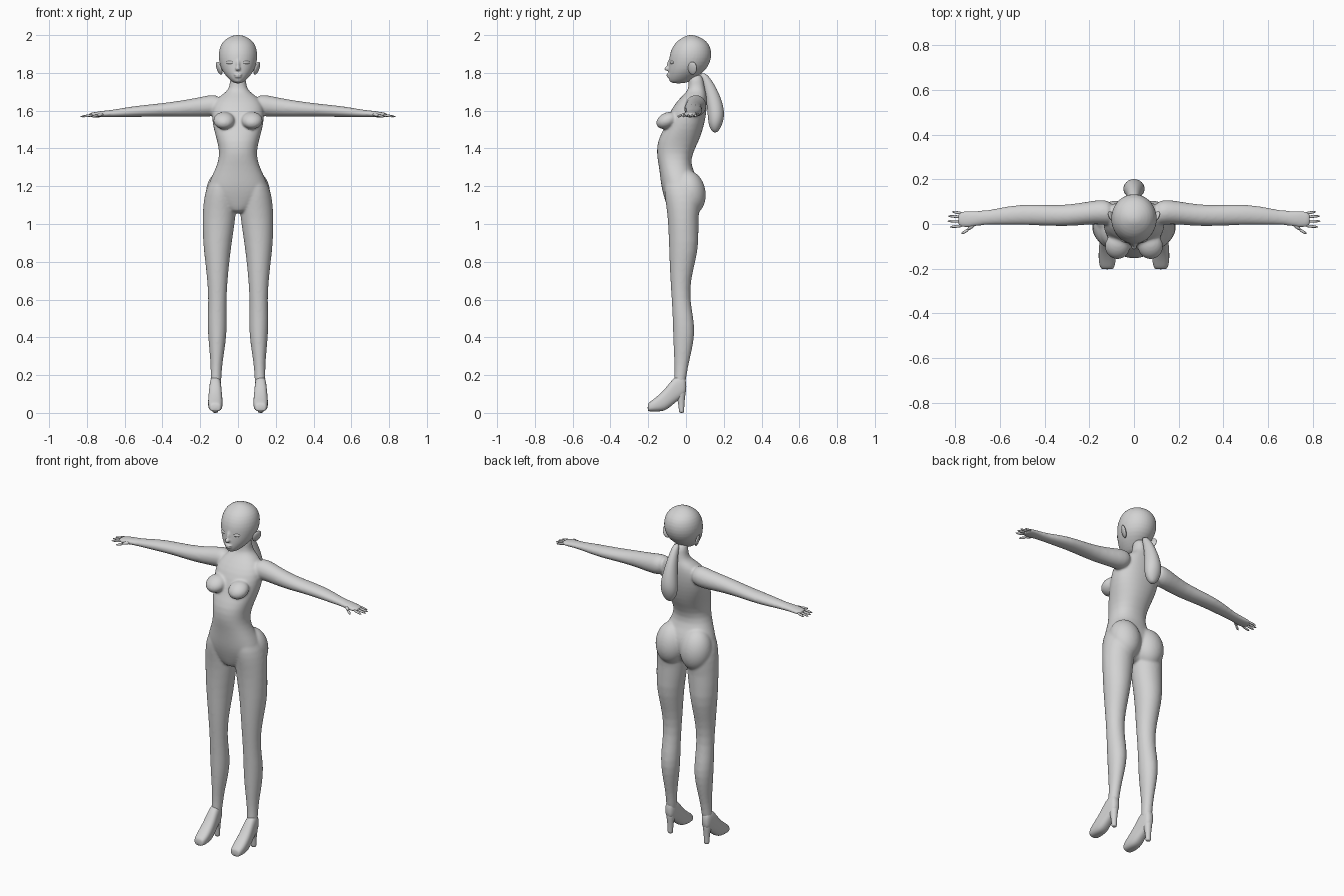
import bpy, bmesh, math
from mathutils import Matrix, Vector, Euler

grey = bpy.data.materials.new("plain grey")
grey.diffuse_color = (0.65, 0.65, 0.65, 1)
SIDES = 20


def bulge(c, n):
    """Superellipse coordinate: n = 2 is round, higher is boxier."""
    return math.copysign(abs(c) ** (2 / n), c)


def loft(bm, axis, rings, side=1, n=2):
    """Closed skin over ellipses; ring = (position, u0, u1, v0, v1) across the axis."""
    loops = []
    for p, u0, u1, v0, v1 in rings:
        loop = []
        for i in range(SIDES):
            a = 2 * math.pi * (i + 0.5) / SIDES
            u = (u0 + u1) / 2 + (u1 - u0) / 2 * bulge(math.cos(a), n)
            v = (v0 + v1) / 2 + (v1 - v0) / 2 * bulge(math.sin(a), n)
            x, y, z = {'X': (p, u, v), 'Y': (u, p, v), 'Z': (u, v, p)}[axis]
            loop.append(bm.verts.new((x * side, y, z)))
        loops.append(loop)
    for a, b in zip(loops, loops[1:]):
        for i in range(SIDES):
            j = (i + 1) % SIDES
            bm.faces.new((a[i], a[j], b[j], b[i]))
    bm.faces.new(loops[0])
    bm.faces.new(loops[-1])


def column(bm, rings, n=2):
    """Upright loft centred on x = 0; ring = (z, half width, front, back)."""
    loft(bm, 'Z', [(z, -w, w, f, b) for z, w, f, b in rings], 1, n)


def ball(bm, centre, radii, rot=(0, 0, 0)):
    m = Matrix.LocRotScale(Vector(centre), Euler(rot), Vector(radii))
    bmesh.ops.create_uvsphere(bm, u_segments=20, v_segments=12, radius=1, matrix=m)


def finger(bm, a, b, r):
    a, b = Vector(a), Vector(b)
    q = (b - a).to_track_quat('Z', 'Y')
    m = Matrix.Translation((a + b) / 2) @ q.to_matrix().to_4x4()
    bmesh.ops.create_cone(bm, cap_ends=True, segments=8, radius1=r, radius2=r * 0.65,
                          depth=(b - a).length, matrix=m)


def finish(name, bm, subsurf=1, voxel=0, soften=0):
    bmesh.ops.recalc_face_normals(bm, faces=bm.faces)
    me = bpy.data.meshes.new(name)
    bm.to_mesh(me)
    bm.free()
    for p in me.polygons:
        p.use_smooth = True
    me.materials.append(grey)
    ob = bpy.data.objects.new(name, me)
    bpy.context.collection.objects.link(ob)
    if subsurf:
        s = ob.modifiers.new("round", 'SUBSURF')
        s.levels = s.render_levels = subsurf
    if voxel:
        r = ob.modifiers.new("merge", 'REMESH')
        r.mode = 'VOXEL'
        r.voxel_size = voxel
        r.use_smooth_shade = True
        s = ob.modifiers.new("soften", 'SMOOTH')
        s.factor, s.iterations = 0.5, soften
    return ob


# body: torso, legs, arms and palms merged into one skin
bm = bmesh.new()
column(bm, [
    (1.055, .03, -.085, .02), (1.09, .09, -.10, .04), (1.15, .16, -.12, .07),
    (1.20, .162, -.132, .075), (1.25, .142, -.138, .06), (1.31, .112, -.145, .025),
    (1.37, .097, -.157, .033), (1.44, .111, -.153, .07), (1.50, .13, -.12, .09),
    (1.56, .14, -.098, .105), (1.62, .14, -.073, .112), (1.67, .11, -.03, .112),
    (1.70, .06, .005, .105), (1.73, .043, .016, .098), (1.80, .043, .008, .09)], 2.25)
leg = [
    (1.28, .05, .11, -.08, .01), (1.24, .025, .14, -.11, .05),
    (1.19, .01, .17, -.118, .075), (1.12, .008, .184, -.11, .082),
    (1.04, .010, .189, -.097, .063), (.90, .033, .187, -.091, .071),
    (.80, .045, .174, -.088, .05), (.70, .055, .163, -.083, .025),
    (.60, .061, .157, -.076, .021), (.50, .059, .162, -.071, .041),
    (.42, .059, .16, -.069, .048), (.33, .071, .152, -.066, .032),
    (.25, .084, .144, -.061, .012), (.18, .087, .146, -.061, .001),
    (.12, .092, .145, -.07, -.008)]
arm = [
    (.09, -.01, .10, 1.58, 1.68), (.14, -.002, .112, 1.567, 1.687),
    (.20, -.002, .102, 1.567, 1.672), (.30, -.012, .085, 1.567, 1.654),
    (.40, -.008, .087, 1.569, 1.64), (.50, -.004, .089, 1.567, 1.63),
    (.58, -.005, .078, 1.565, 1.62), (.65, -.004, .063, 1.565, 1.607),
    (.69, -.007, .06, 1.565, 1.602), (.72, -.014, .06, 1.565, 1.599),
    (.75, -.018, .061, 1.564, 1.594), (.775, -.015, .058, 1.564, 1.59),
    (.79, -.008, .05, 1.567, 1.587)]
for s in (1, -1):
    loft(bm, 'Z', leg, s)
    loft(bm, 'X', arm, s)
    ball(bm, (s * .08, .018, 1.165), (.092, .088, .12), (.15, 0, 0))   # buttock
    ball(bm, (s * .074, -.10, 1.548), (.058, .062, .042), (.45, 0, 0))  # bust
finish("body", bm, 1, 0.006, 12)

# fingers
for side, s in (("left", 1), ("right", -1)):
    bm = bmesh.new()
    for y0, y1, tip in ((-.007, -.014, .83), (.012, .013, .842),
                        (.031, .036, .84), (.046, .056, .82)):
        finger(bm, (s * .76, y0, 1.579), (s * tip, y1, 1.567), .009)
    finger(bm, (s * .71, .004, 1.582), (s * .748, -.028, 1.575), .013)
    finger(bm, (s * .738, -.022, 1.576), (s * .776, -.047, 1.567), .0095)
    finish(side + "_fingers", bm)

# head with nose and lips
bm = bmesh.new()
column(bm, [
    (1.743, .02, -.083, 0), (1.765, .047, -.092, .04), (1.79, .07, -.094, .075),
    (1.82, .09, -.094, .11), (1.86, .102, -.091, .131), (1.90, .105, -.088, .138),
    (1.94, .097, -.072, .13), (1.97, .078, -.047, .108), (1.99, .048, -.013, .073),
    (2.001, .016, .012, .04)])
ball(bm, (0, -.097, 1.822), (.014, .019, .012))
ball(bm, (0, -.089, 1.843), (.010, .013, .034), (-.2, 0, 0))
ball(bm, (0, -.094, 1.791), (.021, .011, .006))
ball(bm, (0, -.093, 1.780), (.018, .011, .006))
finish("head", bm, 1, 0.005, 5)
for side, s in (("left", 1), ("right", -1)):
    bm = bmesh.new()
    ball(bm, (s * .043, -.075, 1.855), (.021, .008, .009), (0, 0, s * .4))
    finish(side + "_eye", bm)
    bm = bmesh.new()
    ball(bm, (s * .1, .034, 1.825), (.010, .026, .036), (-.2, s * .3, -s * .45))
    finish(side + "_ear", bm)

# ponytail
bm = bmesh.new()
column(bm, [
    (1.80, .015, .07, .105), (1.76, .022, .085, .138), (1.70, .03, .098, .172),
    (1.63, .042, .11, .198), (1.57, .051, .115, .205), (1.52, .043, .12, .19),
    (1.483, .015, .14, .168)])
finish("ponytail", bm, 2)

# high-heeled shoes
for side, s in (("left", 1), ("right", -1)):
    bm = bmesh.new()
    c = .12
    loft(bm, 'Y', [(y, c - w, c + w, b, t) for y, w, b, t in (
        (-.203, .024, .01, .045), (-.196, .031, .008, .055), (-.175, .037, .007, .07),
        (-.15, .039, .007, .09), (-.115, .038, .009, .122), (-.085, .035, .03, .162),
        (-.05, .031, .06, .20), (-.015, .027, .088, .20), (.002, .016, .105, .17))],
        s, 2.6)
    finish(side + "_shoe", bm)
    bm = bmesh.new()
    loft(bm, 'Z', [(z, c - w, c + w, f, b) for z, w, f, b in (
        (0, .014, -.036, -.01), (.006, .015, -.037, -.01), (.06, .017, -.042, -.008),
        (.10, .024, -.055, -.002), (.13, .027, -.06, 0))], s)
    finish(side + "_heel", bm)
